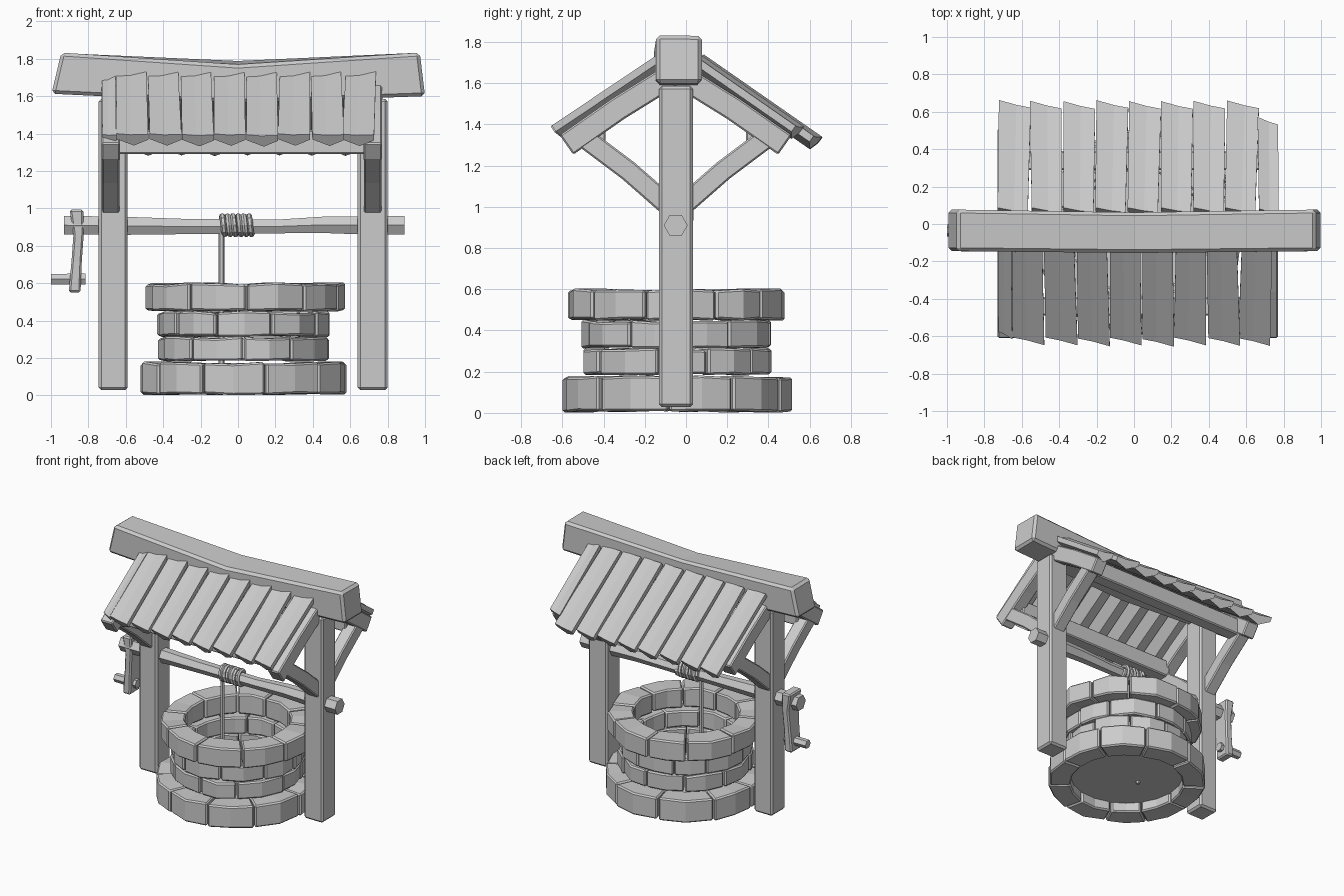
import bpy, bmesh, math, random
from mathutils import Vector

if "Cube" in bpy.data.objects:
    bpy.data.objects.remove(bpy.data.objects["Cube"])
random.seed(4)

mat = bpy.data.materials.new("plain grey")
mat.diffuse_color = (0.6, 0.6, 0.6, 1)
mat.use_nodes = True
mat.node_tree.nodes["Principled BSDF"].inputs["Base Color"].default_value = mat.diffuse_color
CX, CY = 0.03, -0.045      # well centre
AY = -0.05                 # frame centre line
rnd = lambda a: random.uniform(-a, a)


def loft(bm, rings):
    """Skin a list of equal point rings and cap both ends."""
    vs = [[bm.verts.new(p) for p in r] for r in rings]
    n = len(vs[0])
    for a, b in zip(vs, vs[1:]):
        for i in range(n):
            j = (i + 1) % n
            bm.faces.new((a[i], a[j], b[j], b[i]))
    bm.faces.new(vs[0][::-1])
    bm.faces.new(vs[-1])


def finish(name, bm, bevel=0.0):
    bmesh.ops.recalc_face_normals(bm, faces=bm.faces[:])
    me = bpy.data.meshes.new(name)
    bm.to_mesh(me)
    bm.free()
    ob = bpy.data.objects.new(name, me)
    bpy.context.collection.objects.link(ob)
    me.materials.append(mat)
    if bevel:
        m = ob.modifiers.new("bevel", 'BEVEL')
        m.width, m.segments = bevel, 1
        m.limit_method, m.angle_limit = 'ANGLE', math.radians(45)
    return ob


def solid(name, rings, bevel=0.0):
    bm = bmesh.new()
    loft(bm, rings)
    return finish(name, bm, bevel)


def box(name, x0, x1, y0, y1, z0, z1, bevel=0.0):
    return solid(name, [[(x, y0, z0), (x, y1, z0), (x, y1, z1), (x, y0, z1)]
                        for x in (x0, x1)], bevel)


def bar(name, path, xc, w, t, bevel):
    """Flat bar of width w in x following a (y, z) path with thickness t."""
    P = [Vector(p) for p in path]
    rings = []
    for i, p in enumerate(P):
        d = (P[min(i + 1, len(P) - 1)] - P[max(i - 1, 0)]).normalized()
        n = Vector((-d.y, d.x)) * t / 2
        a, b = p + n, p - n
        rings.append([(xc - w/2, *a), (xc + w/2, *a), (xc + w/2, *b), (xc - w/2, *b)])
    return solid(name, rings, bevel)


def hexagon(x, r, z, y=AY):
    return [(x, y + r * math.cos(k * math.pi / 3), z + r * math.sin(k * math.pi / 3))
            for k in range(6)]


# Stone courses of the well wall: z0, z1, inner radius, outer radius, first joint
courses = [("base_stones", 0.006, 0.175, 0.40, 0.552, -75),
           ("lower_wall_stones", 0.185, 0.31, 0.345, 0.455, -88),
           ("upper_wall_stones", 0.316, 0.445, 0.335, 0.455, -105),
           ("rim_stones", 0.452, 0.597, 0.365, 0.525, -90)]
for name, z0, z1, ri, ro, first in courses:
    bm = bmesh.new()
    N = 10
    joints = [math.radians(first + 36 * i + rnd(5)) for i in range(N)]
    joints.append(joints[0] + math.tau)
    for i in range(N):
        a0, a1 = joints[i] + 0.008, joints[i + 1] - 0.008
        rings = []
        for k in range(3):
            a = a0 + (a1 - a0) * k / 2
            o = ro + rnd(0.01) + (0.008 if k == 1 else 0)
            zt, zb = z1 + rnd(0.007), z0 + rnd(0.005)
            rings.append([(CX + r * math.cos(a), CY + r * math.sin(a), z)
                          for r, z in ((ri, zb), (o, zb), (o, zt), (ri, zt))])
        loft(bm, rings)
    finish(name, bm, 0.01)

# Well floor
bm = bmesh.new()
bmesh.ops.create_circle(bm, cap_ends=True, segments=20, radius=0.41)
bmesh.ops.translate(bm, verts=bm.verts[:], vec=(CX, CY, 0.08))
finish("well_floor", bm)

# Posts
box("left_post", -0.745, -0.59, -0.13, 0.033, 0.028, 1.585, 0.014)
box("right_post", 0.64, 0.80, -0.13, 0.033, 0.028, 1.585, 0.014)

# Sagging ridge beam: x bottom, x top, z bottom, z front top, z back top, y0, y1
solid("ridge_beam", [[(xb, y0, zb), (xb, y1, zb), (xt, y1, zk), (xt, y0, zf)]
      for xb, xt, zb, zf, zk, y0, y1 in (
          (-0.997, -0.945, 1.613, 1.833, 1.83, -0.145, 0.077),
          (0.0, 0.0, 1.565, 1.768, 1.79, -0.155, 0.062),
          (1.0, 0.972, 1.60, 1.833, 1.83, -0.145, 0.077))], 0.018)

# Rafters, curved braces and eave purlins
for side, s in (("front", -1), ("back", 1)):
    for end, xc in (("left", -0.68), ("right", 0.72)):
        bar(f"{side}_{end}_rafter",
            [(AY + s * d, z) for d, z in ((0.03, 1.63), (0.28, 1.475), (0.53, 1.30))],
            xc, 0.10, 0.115, 0.008)
        bar(f"{side}_{end}_brace",
            [(AY + s * d, z) for d, z in ((0.03, 1.0), (0.23, 1.175), (0.45, 1.34))],
            xc, 0.095, 0.10, 0.008)
    ys = sorted((AY + s * 0.34, AY + s * 0.44))
    box(f"{side}_purlin", -0.66, 0.70, ys[0], ys[1], 1.292, 1.42, 0.008)

# Roof planks: flat-topped half rounds, the back slope is the front turned round
SECTION = ((-1, 0), (-0.1, -0.006), (1, 0), (1, -0.035), (0.1, -0.075), (-1, -0.035))


def plank(bm, s, xc, w, top, low, short=0.0, sink=0.0):
    top, low = Vector(top), Vector(low)
    d = (low - top).normalized()
    n = Vector((s * abs(d.y), abs(d.x)))     # outward normal in (y, z)
    low = low - d * short
    yaw, rings = rnd(0.008), []
    for base, ww, dx, slant in ((top, w * 0.95, -yaw, 0.008), (low, w, yaw, 0.018)):
        ring = []
        for u, h in SECTION:
            p = base + d * slant * u + n * (h + 0.01 * u - sink)
            ring.append((xc + dx - s * u * ww / 2, p.x, p.y))
        rings.append(ring)
    loft(bm, rings)


front = ((-0.125, 1.735), (-0.632, 1.395))
back = ((0.075, 1.735), (0.64, 1.342))
bm = bmesh.new()
for i in range(8):
    plank(bm, -1, -0.655 + 0.174 * (i + 0.5), 0.17, *front, short=rnd(0.006))
plank(bm, -1, -0.69, 0.075, *front, short=0.03, sink=0.02)
finish("front_roof_planks", bm)
bm = bmesh.new()
for i in range(8):
    plank(bm, 1, -0.73 + 0.174 * (i + 0.5), 0.17, *back, short=rnd(0.006))
plank(bm, 1, 0.718, 0.11, *back, short=0.10, sink=0.01)
finish("back_roof_planks", bm)

# Axle
solid("axle", [hexagon(x, r, z) for x, r, z in (
    (-0.93, 0.058, 0.91), (-0.62, 0.056, 0.907), (-0.28, 0.047, 0.903),
    (0.2, 0.042, 0.903), (0.45, 0.05, 0.912), (0.62, 0.055, 0.91), (0.89, 0.058, 0.91))])

# Crank arm and handle
solid("crank_arm", [[(x0, -0.035 - h, z), (x1, -0.035 - h, z), (x1, -0.035 + h, z), (x0, -0.035 + h, z)]
      for z, x0, x1, h in ((0.55, -0.905, -0.842, 0.06), (0.72, -0.89, -0.835, 0.062),
                           (0.86, -0.88, -0.825, 0.068), (0.993, -0.90, -0.826, 0.072))], 0.01)
solid("crank_handle", [hexagon(-1.0, 0.032, 0.622, -0.035), hexagon(-0.815, 0.034, 0.622, -0.035)])


# Rope: coil and hanging length
def rope(name, pts):
    cu = bpy.data.curves.new(name, 'CURVE')
    cu.dimensions = '3D'
    cu.bevel_depth, cu.bevel_resolution, cu.use_fill_caps = 0.015, 1, True
    sp = cu.splines.new('POLY')
    sp.use_smooth = False
    sp.points.add(len(pts) - 1)
    for q, p in zip(sp.points, pts):
        q.co = (*p, 1)
    ob = bpy.data.objects.new(name, cu)
    bpy.context.collection.objects.link(ob)
    cu.materials.append(mat)


T = 6
rope("rope_coil", [(-0.092 + 0.172 * i / (T * 10), AY + 0.052 * math.cos(i * math.tau / 10),
                    0.91 + 0.052 * math.sin(i * math.tau / 10)) for i in range(T * 10 + 1)])
rope("hanging_rope", [(-0.088, -0.06, 0.88), (-0.088, -0.06, 0.06)])
